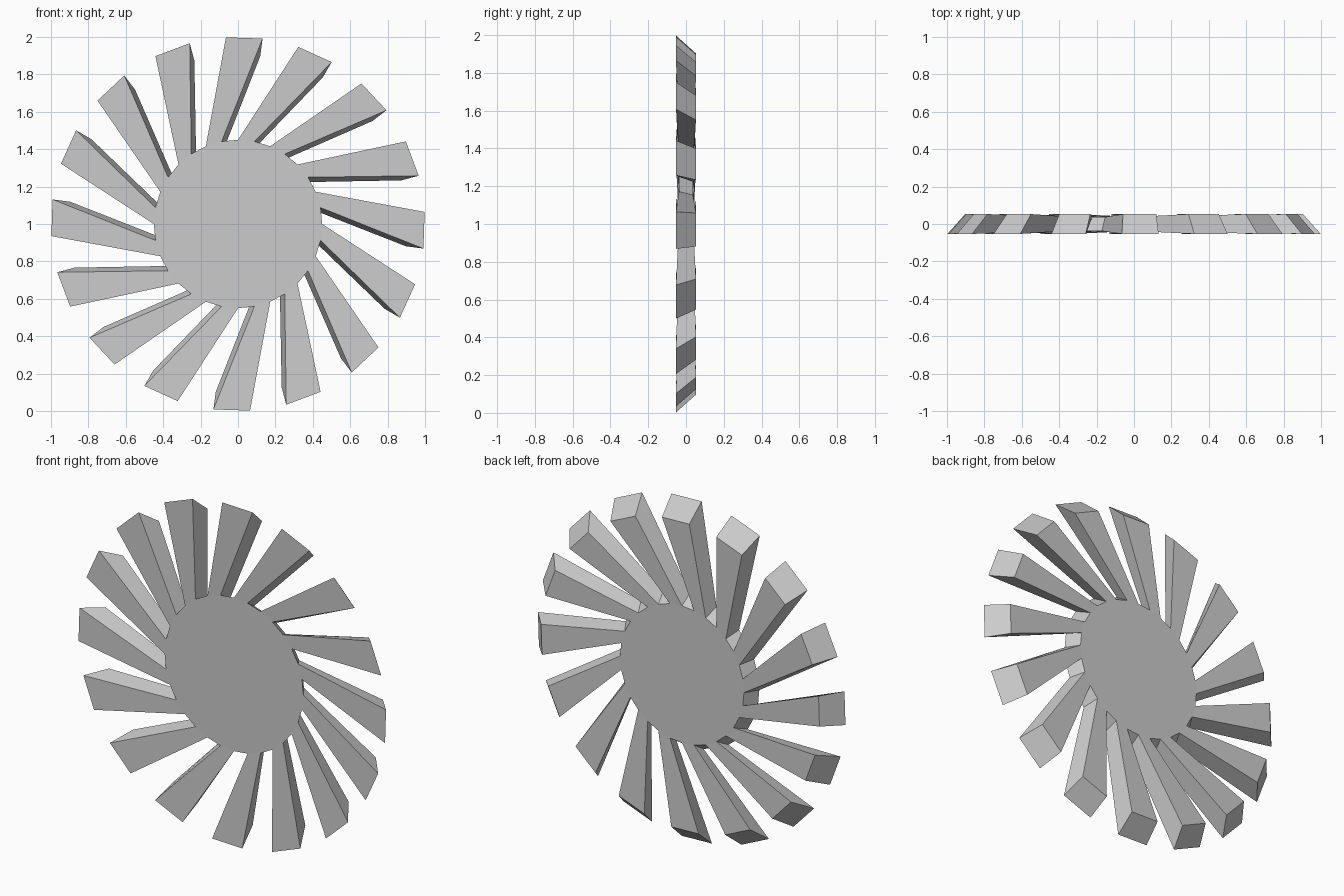
import bpy, bmesh, math

if "Cube" in bpy.data.objects:
    bpy.data.objects.remove(bpy.data.objects["Cube"])

N = 16                              # blades
SEG = 2 * N                         # hub sides: blade, gap, blade, gap...
STEP = 2 * math.pi / SEG
SWEEP = math.radians(-18.8)         # blades lean clockwise towards the tip
HUB_Y, TIP_Y = 0.037, 0.053         # half thickness at hub and at tip
HUB_FRONT, HUB_BACK = 0.45, 0.402   # radii, front is wider than back
TIP_FRONT, TIP_BACK = 1.0, 0.905

bm = bmesh.new()


def point(r, a, y):
    return bm.verts.new((r * math.cos(a), y, 1 + r * math.sin(a)))


# hub: bevelled 32-sided disc
start = math.pi / 2
front = [point(HUB_FRONT, start + i * STEP, -HUB_Y) for i in range(SEG)]
back = [point(HUB_BACK, start + i * STEP, HUB_Y) for i in range(SEG)]
bm.faces.new(front)
bm.faces.new(back)

for i in range(SEG):
    j = (i + 1) % SEG
    root = [front[i], front[j], back[j], back[i]]
    if i % 2 == 0:
        # gap between blades
        bm.faces.new(root)
        continue
    # blade: grows out of one rim side, swept and flared
    a0 = start + i * STEP + SWEEP
    a1 = a0 + STEP
    tip = [point(TIP_FRONT, a0, -TIP_Y), point(TIP_FRONT, a1, -TIP_Y),
           point(TIP_BACK, a1, TIP_Y), point(TIP_BACK, a0, TIP_Y)]
    bm.faces.new(tip)
    for k in range(4):
        m = (k + 1) % 4
        bm.faces.new((root[k], root[m], tip[m], tip[k]))

bmesh.ops.recalc_face_normals(bm, faces=bm.faces[:])
mesh = bpy.data.meshes.new("bladed_wheel")
bm.to_mesh(mesh)
bm.free()
wheel = bpy.data.objects.new("bladed_wheel", mesh)
bpy.context.collection.objects.link(wheel)
